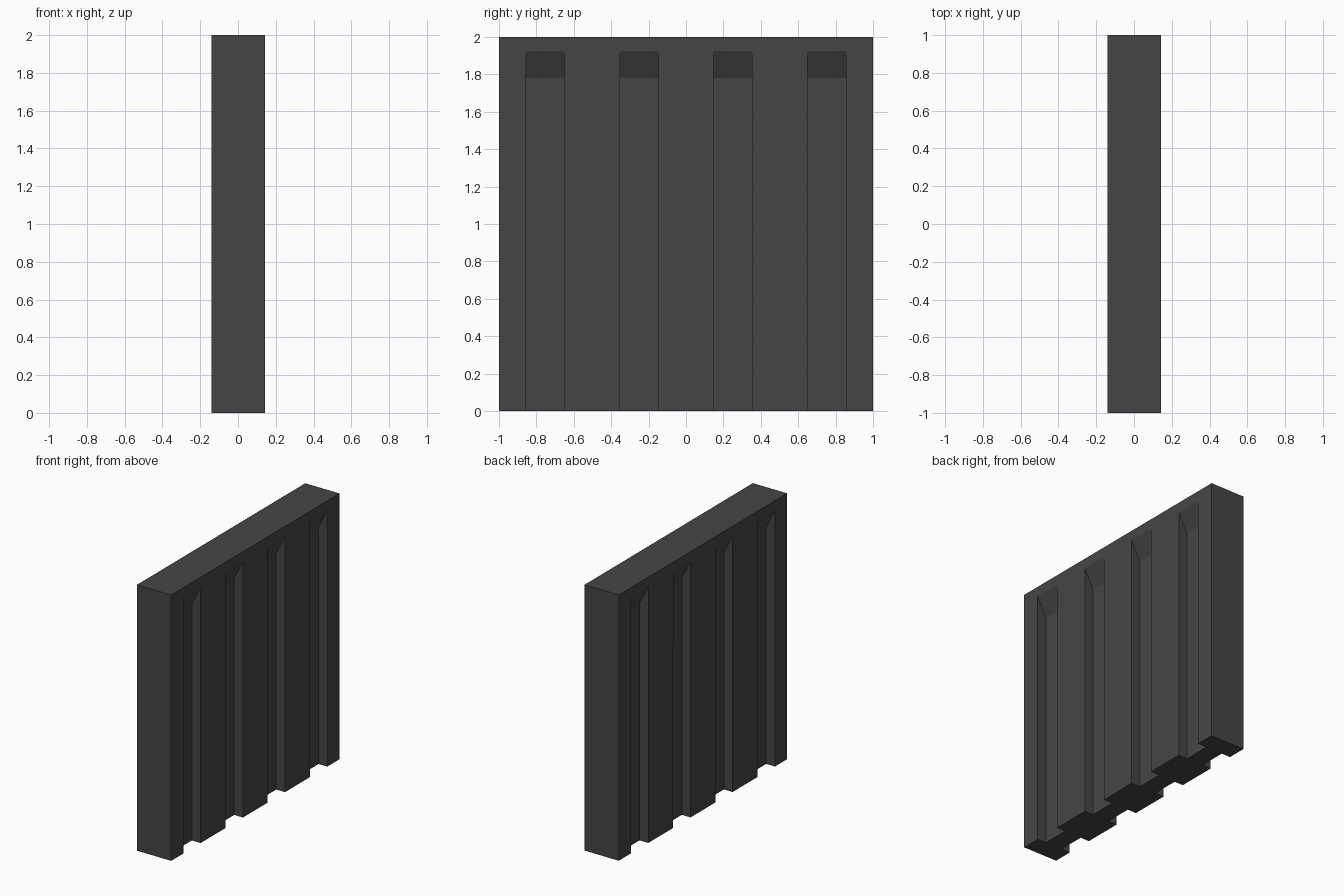
import bpy, bmesh

if "Cube" in bpy.data.objects:
    bpy.data.objects.remove(bpy.data.objects["Cube"])

X0, X1 = -0.141, 0.144        # slab faces
DEPTH = 0.073                 # groove depth
HALF_W = 0.103                # groove half width
Z_FLOOR, Z_TOP = 1.78, 1.925  # sloped groove end: at the floor, at the face

dark = bpy.data.materials.new("dark_grey")
dark.diffuse_color = (0.06, 0.06, 0.06, 1)
dark.use_nodes = True
dark.node_tree.nodes["Principled BSDF"].inputs["Base Color"].default_value = dark.diffuse_color


def make_object(name, bm):
    bmesh.ops.recalc_face_normals(bm, faces=bm.faces)
    mesh = bpy.data.meshes.new(name)
    bm.to_mesh(mesh)
    bm.free()
    mesh.materials.append(dark)
    obj = bpy.data.objects.new(name, mesh)
    bpy.context.collection.objects.link(obj)
    return obj


def add_groove(bm, face_x, side, y):
    # side profile: open at the bottom, sloped at the top, overshooting the face
    over = 0.05
    slope = (Z_TOP - Z_FLOOR) / DEPTH
    floor_x, out_x = face_x - side * DEPTH, face_x + side * over
    profile = [(floor_x, -0.1), (out_x, -0.1),
               (out_x, Z_TOP + over * slope), (floor_x, Z_FLOOR)]
    base = bm.faces.new([bm.verts.new((x, y - HALF_W, z)) for x, z in profile])
    ext = bmesh.ops.extrude_face_region(bm, geom=[base], use_keep_orig=True)
    verts = [v for v in ext["geom"] if isinstance(v, bmesh.types.BMVert)]
    bmesh.ops.translate(bm, verts=verts, vec=(0, 2 * HALF_W, 0))


# main slab
bm = bmesh.new()
bmesh.ops.create_cube(bm, size=1)
bmesh.ops.scale(bm, verts=bm.verts, vec=(X1 - X0, 2, 2))
bmesh.ops.translate(bm, verts=bm.verts, vec=((X0 + X1) / 2, 0, 1))
wall = make_object("wall_slab", bm)

# four grooves on each broad face
bm = bmesh.new()
for face_x, side in ((X0, -1), (X1, 1)):
    for y in (-0.753, -0.25, 0.25, 0.753):
        add_groove(bm, face_x, side, y)
cutter = make_object("groove_cutter", bm)
cutter.hide_render = True

mod = wall.modifiers.new("grooves", 'BOOLEAN')
mod.operation = 'DIFFERENCE'
mod.solver = 'EXACT'
mod.object = cutter
bpy.context.view_layer.objects.active = wall
bpy.ops.object.modifier_apply(modifier=mod.name)
bpy.data.objects.remove(cutter)

# thin flat plate on a rib of the left face
bm = bmesh.new()
px = X0 - 0.003
bm.faces.new([bm.verts.new((px, y, z)) for y, z in
              ((0.65, 1.36), (0.353, 1.36), (0.353, 1.925), (0.65, 1.925))])
bm.faces.ensure_lookup_table()
plate = make_object("flat_plate", bm)
if plate.data.polygons[0].normal.x > 0:
    plate.data.flip_normals()
